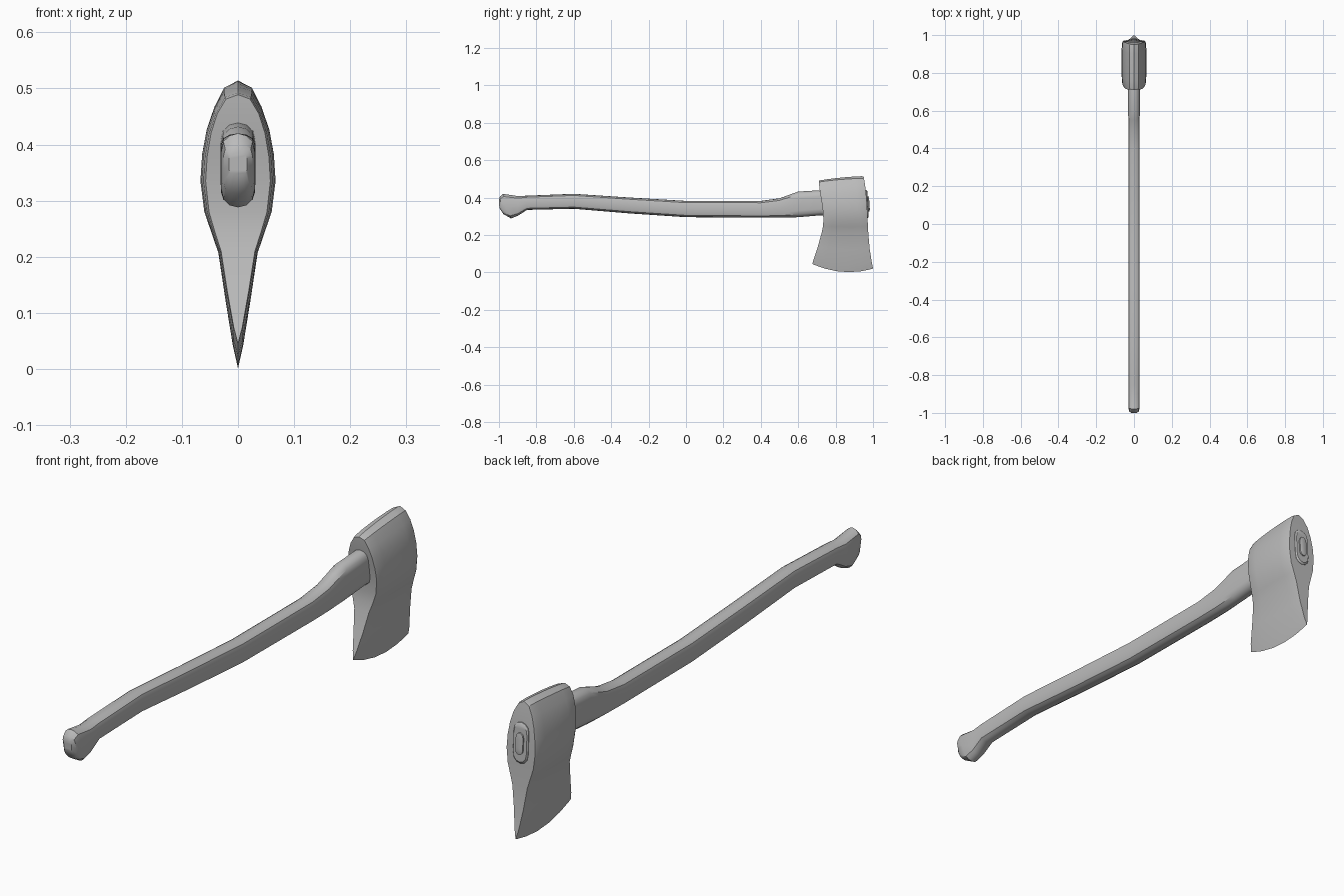
import bpy, bmesh, math

cube = bpy.data.objects.get("Cube")
if cube:
    bpy.data.objects.remove(cube)

grey = bpy.data.materials.new("plain grey")
grey.use_nodes = True
grey.diffuse_color = (0.5, 0.5, 0.5, 1)
grey.node_tree.nodes["Principled BSDF"].inputs["Base Color"].default_value = (0.5, 0.5, 0.5, 1)


def loft(name, rings, angle):
    """Skin closed rings; each ring is mirrored about x so caps are strips."""
    bm = bmesh.new()
    loops = [[bm.verts.new(p) for p in ring] for ring in rings]
    n = len(loops[0])
    for a, b in zip(loops, loops[1:]):
        for i in range(n):
            j = (i + 1) % n
            bm.faces.new((a[i], a[j], b[j], b[i]))
    # point 0 is the top centre, point n/2 the bottom centre
    for ring in (loops[0], loops[-1]):
        for i in range(n // 2):
            bm.faces.new(list(dict.fromkeys(
                (ring[i], ring[i + 1], ring[n - 1 - i], ring[-i % n]))))
    bmesh.ops.remove_doubles(bm, verts=bm.verts, dist=0.0002)
    bmesh.ops.recalc_face_normals(bm, faces=bm.faces)
    mesh = bpy.data.meshes.new(name)
    bm.to_mesh(mesh)
    bm.free()
    mesh.materials.append(grey)
    ob = bpy.data.objects.new(name, mesh)
    bpy.context.collection.objects.link(ob)
    bpy.ops.object.select_all(action='DESELECT')
    ob.select_set(True)
    bpy.context.view_layer.objects.active = ob
    bpy.ops.object.shade_smooth_by_angle(angle=math.radians(angle))
    return ob


def mirrored(half):
    """Half outline from top centre to bottom centre, closed on the -x side."""
    return half + [(-x, y, z) for x, y, z in half[-2:0:-1]]


# Rounded oblong section, placed between a top and a bottom point
SECTION = [(0, 1), (.5, .94), (.87, .78), (1, .5), (1, 0),
           (1, -.5), (.87, -.78), (.5, -.94), (0, -1)]


def oblong(y_top, z_top, y_bot, z_bot, width):
    half = []
    for u, v in SECTION:
        t = (1 - v) / 2
        half.append((u * width, y_top + (y_bot - y_top) * t, z_top + (z_bot - z_top) * t))
    return mirrored(half)


# Handle: flared knob, curved grip, raised shoulder, end showing through the head
stations = [
    (-1, .385, -.998, .345, .016),
    (-.996, .402, -.977, .312, .026),
    (-.98, .42, -.935, .288, .03),
    (-.9, .408, -.9, .302, .03),
    (-.85, .41, -.85, .334, .03),
    (-.6, .42, -.6, .34, .03),
    (-.3, .40, -.3, .315, .03),
    (0, .382, 0, .295, .03),
    (.4, .382, .4, .292, .03),
    (.5, .396, .5, .292, .03),
    (.55, .414, .55, .293, .03),
    (.6, .432, .6, .295, .031),
    (.72, .439, .72, .305, .031),
    (.965, .44, .972, .29, .031),
    (.97, .433, .977, .297, .027),
]
loft("handle", [oblong(*s) for s in stations], 35)

# Wedge seated in the end of the handle
loft("handle_wedge", [oblong(.96, .405, .96, .325, .015),
                      oblong(.977, .405, .981, .325, .015),
                      oblong(.979, .395, .983, .335, .011)], 30)

# Axe head outline: half width, front y and z, back y and z
outline = [
    (0, .71, .495, .95, .518),
    (.025, .711, .487, .952, .506),
    (.043, .713, .455, .957, .47),
    (.056, .718, .42, .962, .43),
    (.064, .725, .378, .966, .385),
    (.067, .731, .335, .969, .335),
    (.06, .735, .28, .971, .28),
    (.048, .732, .245, .973, .245),
    (.035, .725, .21, .975, .205),
    (.022, .705, .138, .982, .125),
    (.009, .684, .075, .994, .05),
    (0, .675, .045, 1, .02),
]
# Position along the head and width there: the cheeks swell in the middle
spans = [(0, .86), (.04, .92), (.2, .97), (.4, 1), (.6, 1), (.8, .98), (.96, .93), (1, .87)]
head = []
for t, swell in spans:
    half = []
    for i, (w, yf, zf, yb, zb) in enumerate(outline):
        # the cutting edge bows downward and the bow fades out up the blade
        bow = .03 * 4 * t * (1 - t) * max(0, 1 - (11 - i) / 3)
        trim = .006 * (1 - swell) / .14 if i < 2 else 0
        half.append((w * swell, yf + (yb - yf) * t, zf + (zb - zf) * t - bow - trim))
    head.append(mirrored(half))
loft("axe_head", head, 30)
